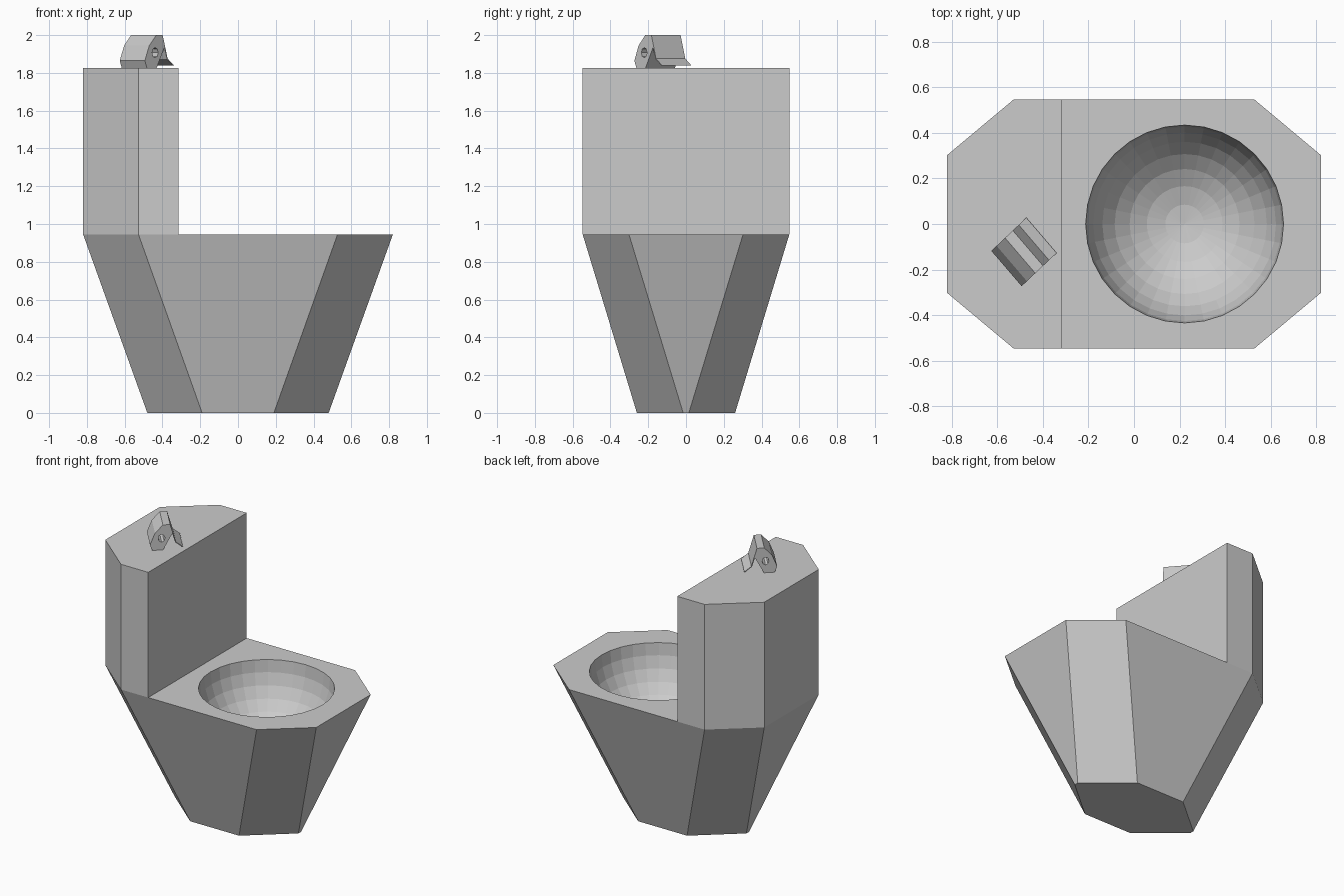
import bpy, bmesh, math
from mathutils import Matrix, Vector

if "Cube" in bpy.data.objects:
    bpy.data.objects.remove(bpy.data.objects["Cube"])

grey = bpy.data.materials.new("plain_grey")
COLOUR = (0.6, 0.6, 0.6, 1)
grey.use_nodes = True
grey.diffuse_color = COLOUR
grey.node_tree.nodes["Principled BSDF"].inputs["Base Color"].default_value = COLOUR


def add_object(name, bm):
    bmesh.ops.recalc_face_normals(bm, faces=bm.faces)
    mesh = bpy.data.meshes.new(name)
    bm.to_mesh(mesh)
    bm.free()
    mesh.materials.append(grey)
    obj = bpy.data.objects.new(name, mesh)
    bpy.context.collection.objects.link(obj)
    return obj


def loft(name, lower, upper):
    """Closed solid between two matching outlines."""
    bm = bmesh.new()
    a = [bm.verts.new(p) for p in lower]
    b = [bm.verts.new(p) for p in upper]
    bm.faces.new(a)
    bm.faces.new(b)
    for i in range(len(a)):
        j = (i + 1) % len(a)
        bm.faces.new((a[i], a[j], b[j], b[i]))
    return add_object(name, bm)


def cut(target, cutter):
    mod = target.modifiers.new("cut", "BOOLEAN")
    mod.operation = "DIFFERENCE"
    mod.solver = "EXACT"
    mod.object = cutter
    cutter.hide_render = True
    cutter.hide_viewport = True
    # Bake the cut so that no helper is left behind
    dg = bpy.context.evaluated_depsgraph_get()
    mesh = bpy.data.meshes.new_from_object(target.evaluated_get(dg))
    target.modifiers.clear()
    target.data = mesh
    bpy.data.objects.remove(cutter)


def octagon(x_end, x_side, y_end, y_side, z):
    quarter = [(x_end, y_end), (x_side, y_side)]
    right = [(x, -y, z) for x, y in quarter[::-1]] + [(x, y, z) for x, y in quarter]
    return right + [(-x, -y, z) for x, y, z in right]


FLOOR, SEAT, TANK_TOP = 0, 0.945, 1.825

# Tapered eight-sided base
base = loft("base", octagon(0.48, 0.19, 0.015, 0.26, FLOOR),
            octagon(0.82, 0.527, 0.302, 0.547, SEAT))

# Round bowl hollow
bm = bmesh.new()
bmesh.ops.create_uvsphere(bm, u_segments=32, v_segments=16, radius=0.434,
                          matrix=Matrix.Translation((0.222, 0, SEAT)))
cut(base, add_object("bowl_cutter", bm))

# Upright tank
outline = [(-0.315, -0.547), (-0.315, 0.547), (-0.527, 0.547),
           (-0.82, 0.302), (-0.82, -0.302), (-0.527, -0.547)]
loft("tank", [(x, y, SEAT) for x, y in outline],
     [(x, y, TANK_TOP) for x, y in outline])

# Flush handle: a faceted bar with a thin sloping flap, turned on the tank lid
START = Vector((-0.493, -0.273, 0))
ACROSS = Vector((0.725, 0.688, 0))
ALONG = Vector((-0.133, 0.155, 0))


def handle_points(profile, shift):
    return [START + ACROSS * b + ALONG * shift + Vector((0, 0, z)) for b, z in profile]


profile = [(0.015, 1.825), (0.085, 1.825), (0.143, 1.935), (0.162, 1.873),
           (0.206, 1.838), (0.212, 1.84), (0.166, 1.876), (0.13, 2.0),
           (0.083, 2.0), (0.032, 1.945), (0, 1.865)]
handle = loft("flush_handle", handle_points(profile, 0), handle_points(profile, 1))

# Hole through the handle
hole = [(0.075 + 0.022 * math.cos(t * math.pi / 4), 1.907 + 0.027 * math.sin(t * math.pi / 4))
        for t in range(8)]
cut(handle, loft("hole_cutter", handle_points(hole, -0.2), handle_points(hole, 1.2)))
